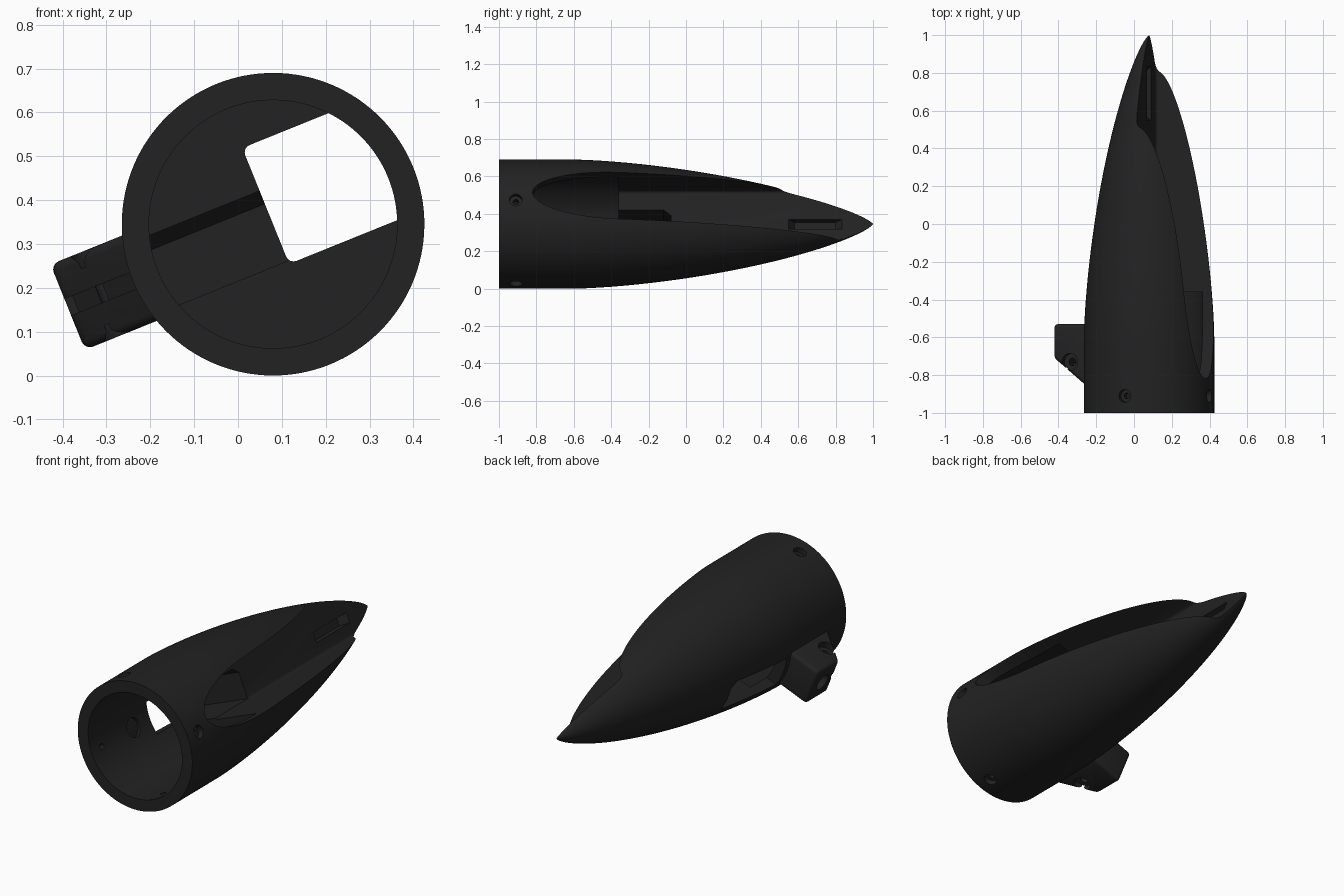
import bpy, bmesh, math
from mathutils import Matrix, Vector

if "Cube" in bpy.data.objects:
    bpy.data.objects.remove(bpy.data.objects["Cube"])

# Parts are built with the hull axis on y, then rolled and lifted into place
ROLL = math.radians(22)
PLACE = Matrix.Translation((0.08, 0, 0.345)) @ Matrix.Rotation(-ROLL, 4, 'Y')
R, BORE, TAPER = 0.345, 0.283, 1.6

mat = bpy.data.materials.new("charcoal")
mat.diffuse_color = (0.016, 0.016, 0.016, 1)
mat.use_nodes = True
mat.node_tree.nodes["Principled BSDF"].inputs["Base Color"].default_value = mat.diffuse_color


def finish(name, bm, helper=False):
    bmesh.ops.recalc_face_normals(bm, faces=bm.faces)
    me = bpy.data.meshes.new(name)
    bm.to_mesh(me)
    bm.free()
    me.materials.append(mat)
    ob = bpy.data.objects.new(name, me)
    ob.matrix_world = PLACE
    bpy.context.collection.objects.link(ob)
    ob.hide_render = helper
    return ob


def lathe(name, profile, n=128, helper=False):
    """Revolve (radius, y) points around the y axis."""
    bm = bmesh.new()
    rings = []
    for r, y in profile:
        if r < 1e-6:
            rings.append([bm.verts.new((0, y, 0))])
        else:
            rings.append([bm.verts.new((r * math.cos(2 * math.pi * i / n), y,
                                        r * math.sin(2 * math.pi * i / n))) for i in range(n)])
    for a, b in zip(rings, rings[1:]):
        for i in range(n):
            j = (i + 1) % n
            quad = [a[i % len(a)], a[j % len(a)], b[j % len(b)], b[i % len(b)]]
            bm.faces.new(list(dict.fromkeys(quad)))
    return finish(name, bm, helper)


def prism(name, pts, depth, helper=False, bevel=0, at_start=False):
    """Extrude a 3D outline along a vector, optionally rounding edges."""
    bm = bmesh.new()
    depth = Vector(depth)
    a = [bm.verts.new(p) for p in pts]
    b = [bm.verts.new(Vector(p) + depth) for p in pts]
    start = bm.faces.new(a)
    bm.faces.new(b[::-1])
    for i in range(len(a)):
        j = (i + 1) % len(a)
        bm.faces.new((a[i], a[j], b[j], b[i]))
    bmesh.ops.recalc_face_normals(bm, faces=bm.faces)
    if bevel:
        edges = list(start.edges) if at_start else list(bm.edges)
        bmesh.ops.bevel(bm, geom=edges, offset=bevel, segments=4, profile=0.5, affect='EDGES')
    return finish(name, bm, helper)


def rod(name, start, end, r, n=32):
    """Cylinder cutter between two points."""
    s, d = Vector(start), Vector(end) - Vector(start)
    q = d.to_track_quat('Z', 'Y')
    pts = [s + q @ Vector((r * math.cos(2 * math.pi * i / n), r * math.sin(2 * math.pi * i / n), 0))
           for i in range(n)]
    return prism(name, pts, d, True)


def cut(ob, cutter):
    m = ob.modifiers.new("cut", 'BOOLEAN')
    m.operation, m.solver, m.object = 'DIFFERENCE', 'EXACT', cutter
    bpy.context.view_layer.objects.active = ob
    bpy.ops.object.modifier_apply(modifier=m.name)
    bpy.data.objects.remove(cutter)


def smooth(ob):
    bpy.ops.object.select_all(action='DESELECT')
    ob.select_set(True)
    bpy.context.view_layer.objects.active = ob
    bpy.ops.object.shade_smooth_by_angle(angle=math.radians(25))


# Hull: straight tube blending into a pointed nose
def hull_radius(y):
    th = math.acos(max(-1, min(1, 1 - 2 * (1 - y) / TAPER)))
    s = th - math.sin(2 * th) / 2 + math.sin(th) ** 3 / 6
    return R * math.sqrt(max(0, s) / math.pi)


profile = [(0, -1), (R, -1), (R, -0.6)]
profile += [(hull_radius(y), y) for y in (1 - TAPER * (1 - k / 48) ** 1.5 for k in range(1, 48))]
profile.append((0, 1))
hull = lathe("hull", profile)

# Bore from the open front end
cut(hull, lathe("bore", [(0, -1.1), (BORE, -1.1), (BORE, -0.36), (0, -0.36)], helper=True))

# Long side slot with an elliptical front end, running out through the nose
mid, half = 0.045, 0.1425
outline = [(0, 1.15, mid - half)]
for k in range(33):
    t = -math.pi / 2 + math.pi * k / 32
    outline.append((0, -0.36 - 0.46 * math.cos(t), mid + half * math.sin(t)))
outline.append((0, 1.15, mid + half))
cut(hull, prism("slot", outline, (0.5, 0, 0), True, 0.018, True))

# Channel from the slot floor out through the opposite side
channel = [(0.03, -0.50, -0.09), (0.03, -0.08, -0.09), (0.03, -0.08, 0.05),
           (0.03, -0.12, 0.082), (0.03, -0.50, 0.082)]
cut(hull, prism("channel", channel, (-0.5, 0, 0), True))

# Tapered pocket in the slot floor near the nose
pocket = [(0, 0.54), (0, 0.84), (-0.045, 0.80), (-0.045, 0.58)]
cut(hull, prism("pocket", [(u + (0.01 if u == 0 else 0), y, -0.027) for u, y in pocket],
                (0, 0, 0.054), True))

# Four countersunk screw holes around the front end
for k in range(4):
    d = Vector((math.cos(k * math.pi / 2), 0, math.sin(k * math.pi / 2)))
    c = Vector((0, -0.91, 0))
    cut(hull, rod("screw_head", c + d * 0.315, c + d * 0.4, 0.034))
    cut(hull, rod("screw_hole", c + d * 0.24, c + d * 0.4, 0.015))

# Bolt recess inside the bore behind the bracket
cut(hull, rod("bolt_recess", (-0.2, -0.64, 0), (-0.31, -0.64, 0), 0.05))
smooth(hull)

# Side bracket with a slanted front edge
plan = [(-0.295, -0.53), (-0.505, -0.53), (-0.505, -0.71), (-0.295, -0.88)]
bracket = prism("bracket", [(u, y, -0.105) for u, y in plan], (0, 0, 0.21), bevel=0.02)
# Clamping groove along the slant
groove = [(-0.52, -0.69), (-0.485, -0.69), (-0.30, -0.842), (-0.30, -0.95), (-0.52, -0.95)]
cut(bracket, prism("groove", [(u, y, -0.02) for u, y in groove], (0, 0, 0.04), True))
# Bolt holes
for s in (1, -1):
    cut(bracket, rod("clamp_head", (-0.41, -0.73, s * 0.07), (-0.41, -0.73, s * 0.15), 0.045))
cut(bracket, rod("clamp_hole", (-0.41, -0.73, -0.2), (-0.41, -0.73, 0.2), 0.02))
cut(bracket, rod("end_head", (-0.44, -0.62, 0), (-0.55, -0.62, 0), 0.045))
smooth(bracket)
